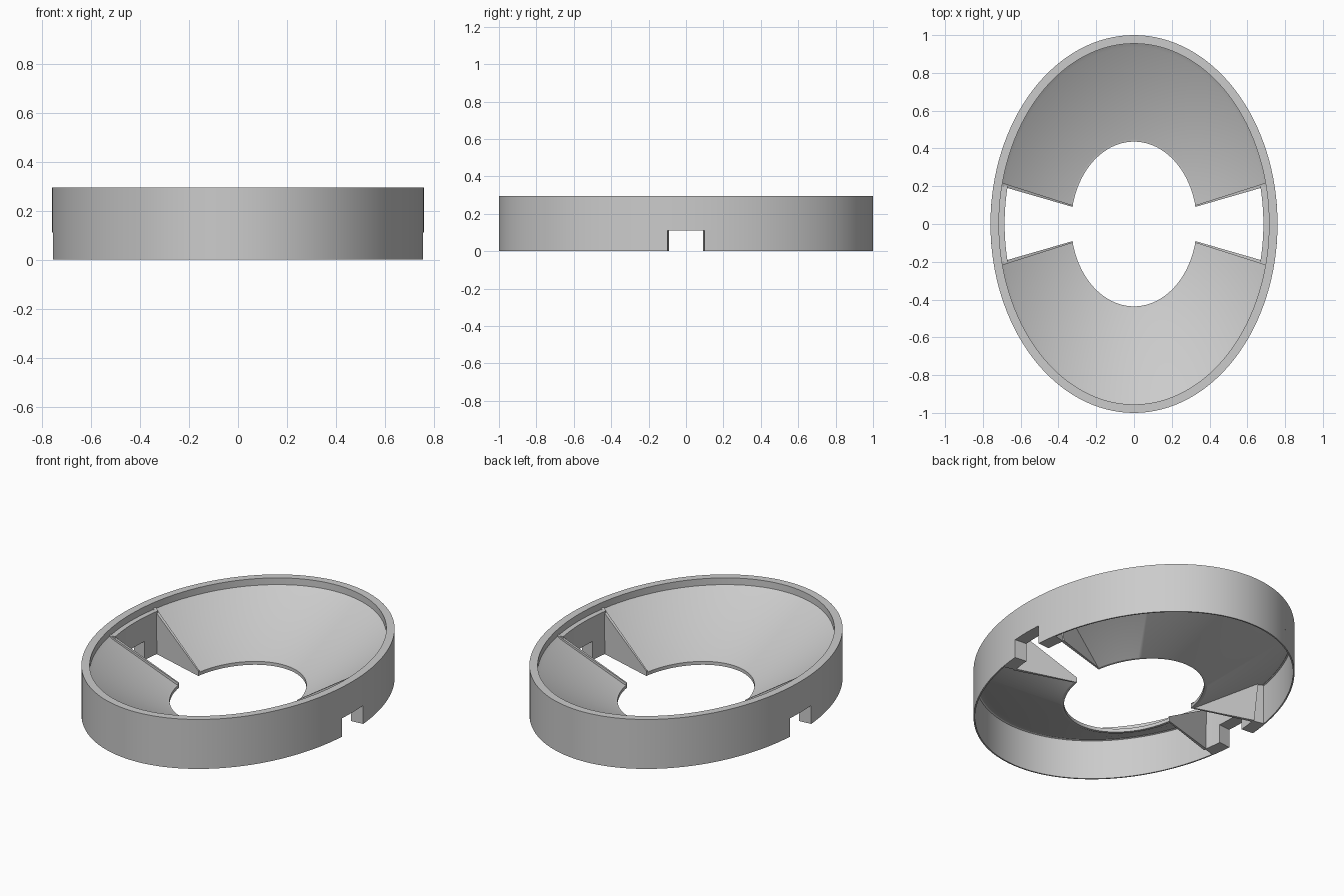
import bpy, bmesh
from math import pi, sin, cos

if "Cube" in bpy.data.objects:
    bpy.data.objects.remove(bpy.data.objects["Cube"])

GAP = 0.22     # half angle of each side gap
NOTCH = 0.10   # half angle of each notch in the wall


def sweep(bm, profile, t0, t1, n):
    """Sweep a closed (x radius, y radius, z) profile around the ellipse."""
    full = abs(t1 - t0 - 2 * pi) < 1e-6
    rings = []
    for i in range(n if full else n + 1):
        t = t0 + (t1 - t0) * i / n
        rings.append([bm.verts.new((a * cos(t), b * sin(t), z)) for a, b, z in profile])
    m = len(profile)
    for i in range(n):
        r, s = rings[i], rings[(i + 1) % len(rings)]
        for j in range(m):
            k = (j + 1) % m
            bm.faces.new((r[j], s[j], s[k], r[k]))
    if not full:
        bm.faces.new(rings[0])
        bm.faces.new(rings[-1][::-1])


def part(name, sweeps):
    bm = bmesh.new()
    for s in sweeps:
        sweep(bm, *s)
    bmesh.ops.recalc_face_normals(bm, faces=bm.faces)
    me = bpy.data.meshes.new(name)
    bm.to_mesh(me)
    bm.free()
    ob = bpy.data.objects.new(name, me)
    bpy.context.collection.objects.link(ob)
    bpy.ops.object.select_all(action='DESELECT')
    ob.select_set(True)
    bpy.context.view_layer.objects.active = ob
    bpy.ops.object.shade_smooth_by_angle(angle=0.5)
    return ob


# Outer wall with the raised rim; the lower band leaves the notches open
upper = [(.76, 1, .11), (.76, 1, .295), (.715, .955, .295), (.715, .955, .25),
         (.752, .992, .235), (.752, .992, .11)]
lower = [(.76, 1, 0), (.76, 1, .11), (.752, .992, .11), (.752, .992, 0)]
part("outer_wall", [(upper, 0, 2 * pi, 128)]
     + [(lower, o + NOTCH, o + pi - NOTCH, 60) for o in (0, pi)])

# Two sloping funnel halves with a thin lip at the hole
funnel = [(.718, .958, .257), (.70, .935, .242), (.346, .449, .022), (.333, .436, .02),
          (.333, .436, 0), (.348, .452, 0), (.71, .95, .232), (.754, .994, .24)]
part("funnel", [(funnel, o + GAP, o + pi - GAP, 56) for o in (0, pi)])

# Triangular plates along the four gap edges
plate = [(.715, .955, .262), (.333, .436, .03), (.333, .436, 0), (.69, .925, 0)]
part("gap_side_plates", [(plate, o + s * GAP - .01, o + s * GAP + .01, 1)
                         for o in (0, pi) for s in (-1, 1)])

# Wall thickening inside each gap, with feet either side of the notch
bridge = [(.685, .92, .11), (.685, .92, .255), (.72, .96, .255), (.758, .998, .25), (.758, .998, .11)]
foot = [(.685, .92, 0), (.685, .92, .11), (.758, .998, .11), (.758, .998, 0)]
blocks = []
for o in (0, pi):
    blocks.append((bridge, o - GAP, o + GAP, 12))
    blocks.append((foot, o + NOTCH, o + GAP, 4))
    blocks.append((foot, o - GAP, o - NOTCH, 4))
part("notch_blocks", blocks)
